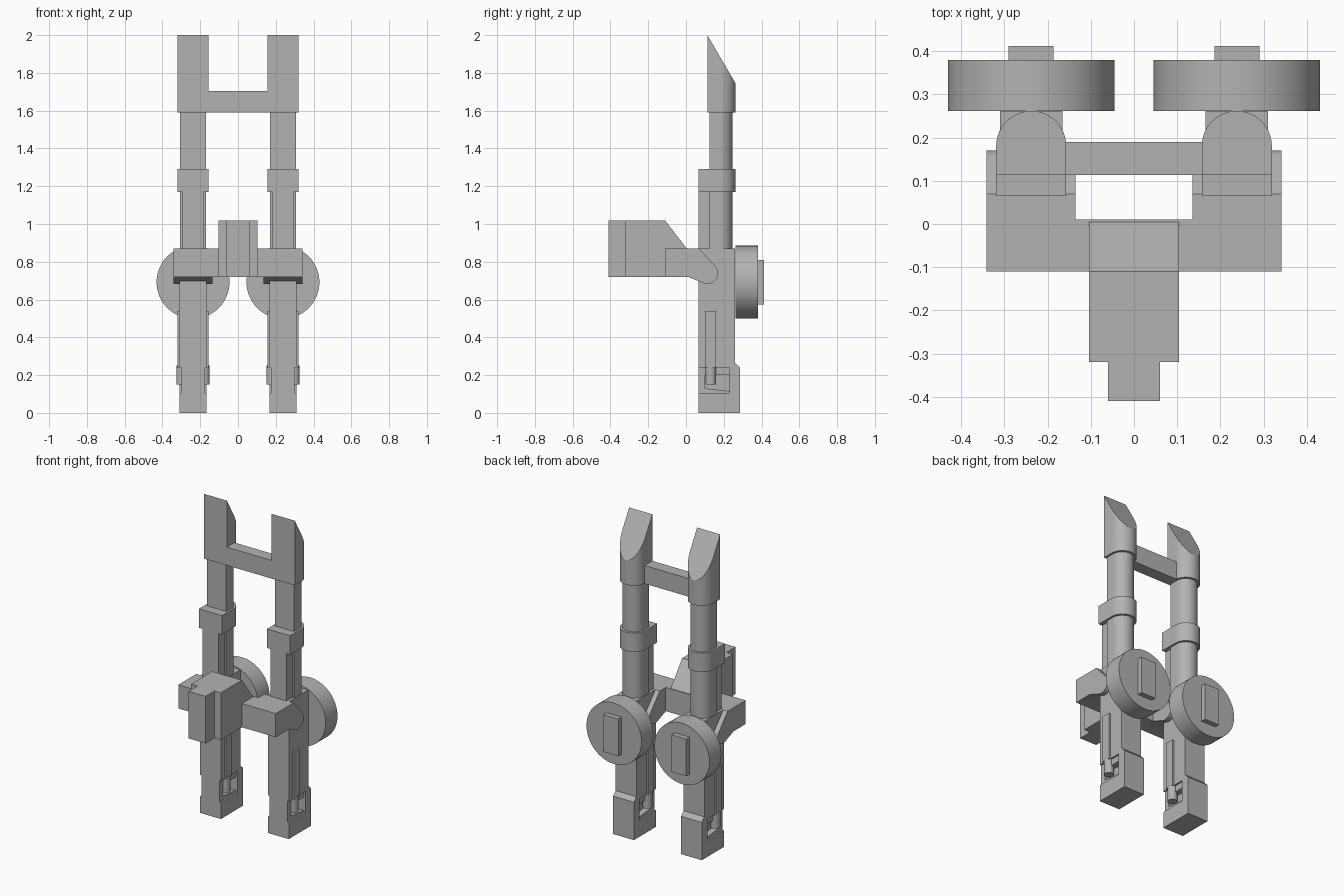
import bpy, bmesh, math
from mathutils import Matrix

cube = bpy.data.objects.get("Cube")
if cube:
    bpy.data.objects.remove(cube, do_unlink=True)

grey = bpy.data.materials.new("plain grey")
grey.use_nodes = True
COL = (0.45, 0.45, 0.45, 1)
grey.diffuse_color = COL
grey.node_tree.nodes["Principled BSDF"].inputs["Base Color"].default_value = COL

CX = 0.238      # distance of each column from the centre line


def finish(bm, name, smooth=False):
    bmesh.ops.recalc_face_normals(bm, faces=bm.faces)
    mesh = bpy.data.meshes.new(name)
    bm.to_mesh(mesh)
    bm.free()
    mesh.materials.append(grey)
    ob = bpy.data.objects.new(name, mesh)
    bpy.context.collection.objects.link(ob)
    if smooth:
        bpy.ops.object.select_all(action='DESELECT')
        ob.select_set(True)
        bpy.context.view_layer.objects.active = ob
        bpy.ops.object.shade_smooth_by_angle(angle=math.radians(30))
    return ob


def prism(name, pts, lo, hi, axis, smooth=False, top=None):
    """Extrude a profile: (y, z) along x, or (x, y) along z."""
    bm = bmesh.new()
    place = (lambda p, t: (t, *p)) if axis == 'x' else (lambda p, t: (*p, t))
    a = [bm.verts.new(place(p, lo)) for p in pts]
    b = [bm.verts.new(place(p, hi)) for p in pts]
    if top:
        for v in b:
            v.co.z = top(v.co.y)
    bm.faces.new(a)
    bm.faces.new(b)
    for i in range(len(pts)):
        j = (i + 1) % len(pts)
        bm.faces.new((a[i], a[j], b[j], b[i]))
    return finish(bm, name, smooth)


def box(name, x, y, z):
    pts = [(x[0], y[0]), (x[1], y[0]), (x[1], y[1]), (x[0], y[1])]
    return prism(name, pts, z[0], z[1], 'z')


def d_tube(name, cx, r, front, back, z, top=None):
    """Flat-fronted tube with a half-round back."""
    yc = back - r
    pts = [(cx - r, front), (cx + r, front)]
    pts += [(cx + r * math.cos(math.pi * i / 24), yc + r * math.sin(math.pi * i / 24))
            for i in range(25)]
    return prism(name, pts, z[0], z[1], 'z', True, top)


def cylinder(name, r, depth, centre, rot=None, segments=64):
    bm = bmesh.new()
    m = Matrix.Translation(centre) @ (rot or Matrix())
    bmesh.ops.create_cone(bm, cap_ends=True, segments=segments, radius1=r,
                          radius2=r, depth=depth, matrix=m)
    return finish(bm, name, True)


# Arm side profile with a rounded hub at the back end
hub = [(0.115 + 0.055 * math.cos(a), 0.738 + 0.055 * math.sin(a))
       for a in (math.radians(-110 + 155 * i / 16) for i in range(17))]
arm = [(-0.11, 0.87), (-0.11, 0.72), (0.01, 0.72)] + hub + [(0.07, 0.87)]

# Rear foot block profile with a bevelled top
heel = [(0.23, 0), (0.285, 0), (0.285, 0.24), (0.255, 0.27), (0.23, 0.27)]

for side, s in (("left", 1), ("right", -1)):
    cx = s * CX

    def across(h):
        return (cx - h, cx + h)

    # Upper column: slanted tip, tubes and collar
    d_tube(side + "_slanted_tip", cx, 0.081, 0.113, 0.262, (1.59, 2.0),
           top=lambda y: 2.0 - (y - 0.113) * 1.71)
    d_tube(side + "_tube", cx, 0.068, 0.125, 0.246, (0.8, 1.6))
    d_tube(side + "_collar", cx, 0.081, 0.065, 0.262, (1.17, 1.29))
    box(side + "_tube_front", across(0.055), (0.065, 0.16), (0.8, 1.18))

    # Main leg and clamp arm
    box(side + "_leg", across(0.0725), (0.065, 0.26), (0.24, 0.87))
    prism(side + "_clamp_arm", arm, cx - 0.103, cx + 0.103, 'x', True)

    # Wheel with raised plate
    cylinder(side + "_wheel", 0.193, 0.118, (cx, 0.321, 0.692),
             Matrix.Rotation(math.pi / 2, 4, 'X'))
    box(side + "_wheel_plate", across(0.052), (0.37, 0.412), (0.575, 0.81))

    # Foot with side sockets
    box(side + "_foot_base", across(0.0725), (0.065, 0.24), (0, 0.105))
    prism(side + "_heel", heel, cx - 0.0725, cx + 0.0725, 'x')
    box(side + "_socket_core", across(0.025), (0.09, 0.24), (0.1, 0.25))
    box(side + "_socket_front", across(0.062), (0.065, 0.1), (0.1, 0.25))
    box(side + "_socket_top", across(0.062), (0.09, 0.24), (0.2, 0.25))
    sill = [(0.1, 0.1), (0.235, 0.1), (0.235, 0.115), (0.1, 0.13)]
    prism(side + "_socket_sill", sill, cx - 0.062, cx + 0.062, 'x')

    # Side rails ending in pins
    box(side + "_rails", across(0.083), (0.1, 0.158), (0.24, 0.54))
    for face, f in (("outer", 1), ("inner", -1)):
        cylinder(f"{side}_{face}_pin", 0.028, 0.1,
                 (cx + f * s * 0.06, 0.131, 0.2), segments=24)

# Bars joining the two columns
box("upper_crossbar", (-0.18, 0.18), (0.113, 0.19), (1.59, 1.705))
box("lower_crossbar", (-0.2, 0.2), (-0.11, 0.01), (0.72, 0.87))

# Central grip block with a sloped back, and its nose
grip = [(-0.32, 0.72), (0.008, 0.72), (0.008, 0.865), (-0.11, 1.018), (-0.32, 1.018)]
prism("grip_block", grip, -0.104, 0.104, 'x')
box("grip_nose", (-0.06, 0.06), (-0.41, -0.31), (0.72, 1.018))
